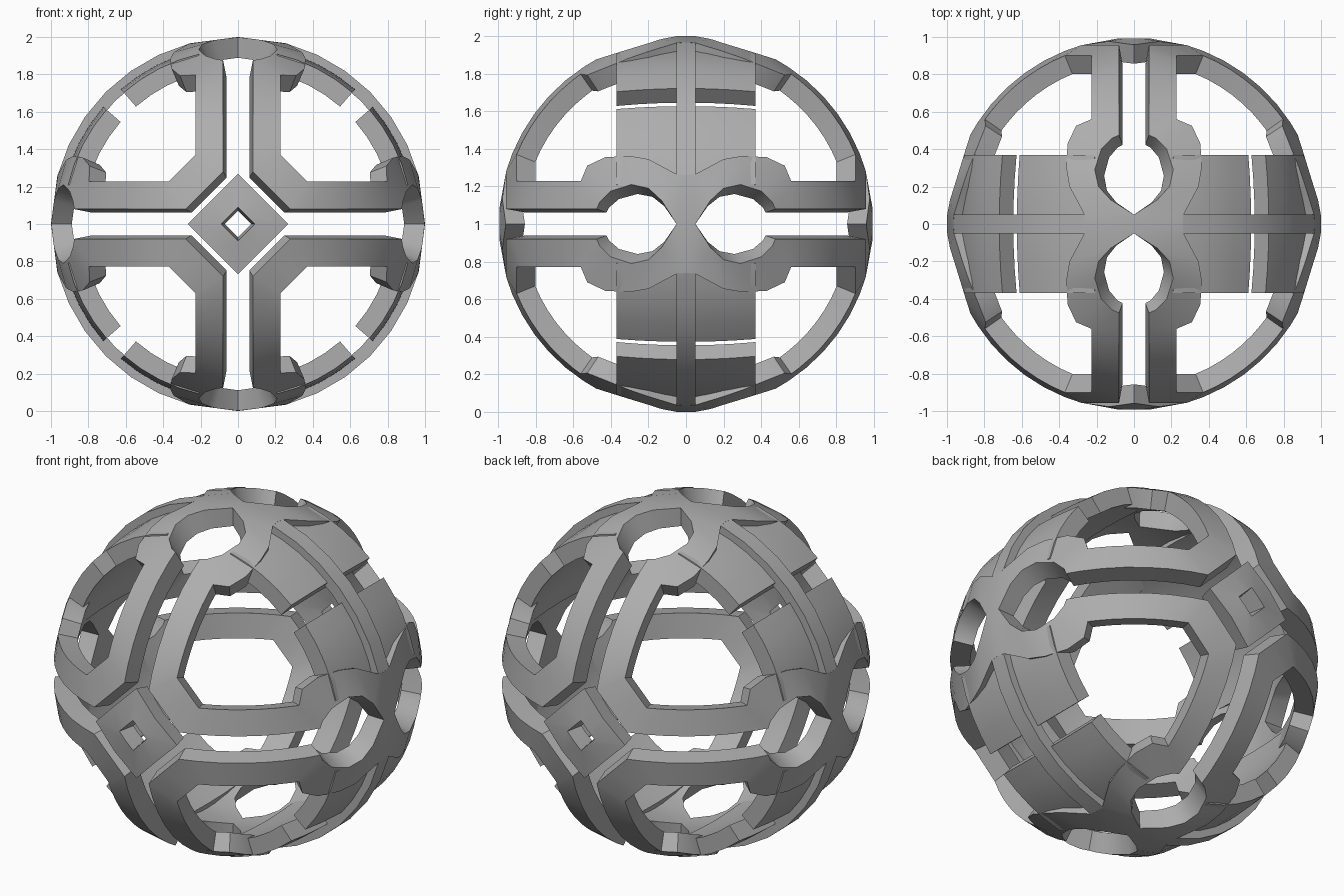
import bpy, bmesh, math
from mathutils import Vector

if "Cube" in bpy.data.objects:
    bpy.data.objects.remove(bpy.data.objects["Cube"])

R_OUT, R_IN = 1.0, 0.89
LIFT = Vector((0, 0, 1))

# Dark grey surface
grey = bpy.data.materials.new("dark_grey")
grey.diffuse_color = (0.42, 0.42, 0.42, 1)
grey.use_nodes = True
grey.node_tree.nodes["Principled BSDF"].inputs["Base Color"].default_value = grey.diffuse_color


def finish(name, bm, angle=30):
    bmesh.ops.remove_doubles(bm, verts=bm.verts, dist=0.0005)
    bmesh.ops.recalc_face_normals(bm, faces=bm.faces)
    me = bpy.data.meshes.new(name)
    bm.to_mesh(me)
    bm.free()
    me.materials.append(grey)
    ob = bpy.data.objects.new(name, me)
    bpy.context.collection.objects.link(ob)
    bpy.ops.object.select_all(action='DESELECT')
    bpy.context.view_layer.objects.active = ob
    ob.select_set(True)
    bpy.ops.object.shade_smooth_by_angle(angle=math.radians(angle))
    return ob


def add_quad(bm, pts):
    bm.faces.new([bm.verts.new(p + LIFT) for p in pts])


def slab(name, outer, inner):
    """Closed curved plate from two matching grids of points."""
    bm = bmesh.new()
    n, m = len(outer), len(outer[0])
    for i in range(n - 1):
        for j in range(m - 1):
            for g in (outer, inner):
                add_quad(bm, (g[i][j], g[i + 1][j], g[i + 1][j + 1], g[i][j + 1]))
    for j in range(m - 1):
        for i in (0, n - 1):
            add_quad(bm, (outer[i][j], outer[i][j + 1], inner[i][j + 1], inner[i][j]))
    for i in range(n - 1):
        for j in (0, m - 1):
            add_quad(bm, (outer[i][j], outer[i + 1][j], inner[i + 1][j], inner[i][j]))
    return finish(name, bm)


def side(a, b):
    """Point on the unit sphere near the +x pole."""
    return Vector((math.sqrt(1 - a * a - b * b), -a, b))


def along(t, b):
    r = math.sqrt(1 - b * b)
    return Vector((r * math.cos(math.radians(t)), -r * math.sin(math.radians(t)), b))


def front(x, z):
    return Vector((x, -math.sqrt(1 - x * x - z * z), z))


# Frame: half of one octant, rim edge and hole/slot edge running pole to front
SLOT, EDGE = 0.08, 0.228
rim = [side(*p) for p in ((0, .26), (.05, .265), (.2, .345), (.3, .362), (.43, .355),
                          (.525, .31), (.56, EDGE), (.57, EDGE))]
hole = [side(*p) for p in ((0, 0), (.05, 0), (.13, .125), (.2, .19), (.29, .21),
                           (.4, .175), (.46, .115), (.475, SLOT))]
for k, t in enumerate((38, 43, 48, 53, 58, 63)):
    rim.append(along(t, EDGE))
    hole.append(along(t - 5 + 2 * k, SLOT))
rim.append(front(.37, EDGE))
hole.append(front(.28, SLOT))


def shrink_hole(p):
    return Vector((p.x * R_IN, p.y * R_IN, p.z * 0.76))


rim_in = [p * R_IN for p in rim]
hole_in = [shrink_hole(p) for p in hole]
# Mitre on the diagonal of the corner chamfer
for lst in (rim, hole, rim_in, hole_in):
    p = lst[-1]
    lst.append((p + Vector((p.z, p.y, p.x))) / 2)

bm = bmesh.new()
for sx in (1, -1):
    for sy in (1, -1):
        for sz in (1, -1):
            for swap in (False, True):
                def f(p):
                    q = Vector((p.z, p.y, p.x)) if swap else p
                    return Vector((q.x * sx, q.y * sy, q.z * sz))
                for i in range(len(rim) - 1):
                    strips = [(rim, hole), (rim_in, hole_in), (rim, rim_in)]
                    if i > 0:
                        strips.append((hole, hole_in))
                    for u, v in strips:
                        add_quad(bm, [f(p) for p in (u[i], u[i + 1], v[i + 1], v[i])])
finish("shell_frame", bm)


def arc_grid(t0, t1, nt, half, ny, r, sag, sx, sz):
    """Arc around the y axis; radius drops by sag * y^2 towards the sides."""
    rows = []
    for i in range(nt + 1):
        t = math.radians(t0 + (t1 - t0) * i / nt)
        row = []
        for j in range(ny + 1):
            y = half * (2 * j / ny - 1)
            c = r - sag * y * y
            row.append(Vector((sx * c * math.cos(t), y, sz * c * math.sin(t))))
        rows.append(row)
    return rows


# Side ribs and the pairs of curved plates beneath them
for sx in (1, -1):
    for sz in (1, -1):
        slab("side_rib",
             arc_grid(15.1, 74.9, 6, .05, 1, .999, 0, sx, sz),
             arc_grid(15.1, 74.9, 6, .05, 1, .93, 0, sx, sz))
        for t0, t1 in ((13, 41), (77, 49)):
            slab("curved_plate",
                 arc_grid(t0, t1, 4, .37, 6, .955, .17, sx, sz),
                 arc_grid(t0, t1, 4, .37, 6, .855, .17, sx, sz))

# Diamond caps front and back
for sy in (1, -1):
    bm = bmesh.new()
    corners = [(1, 0), (.5, .5), (0, 1), (-.5, .5), (-1, 0), (-.5, -.5), (0, -1), (.5, -.5)]
    for k in range(8):
        rings = []
        for size, r, s in ((.268, .995, 1), (.09, .995, 1), (.09, R_IN, .78), (.268, R_IN, .9)):
            pts = []
            for c in (corners[k], corners[(k + 1) % 8]):
                x, z = c[0] * size * s, c[1] * size * s
                pts.append(Vector((x, -sy * math.sqrt(r * r - x * x - z * z), z)))
            rings.append(pts)
        for q in range(4):
            u, v = rings[q], rings[(q + 1) % 4]
            add_quad(bm, (u[0], u[1], v[1], v[0]))
    finish("diamond_cap", bm)
